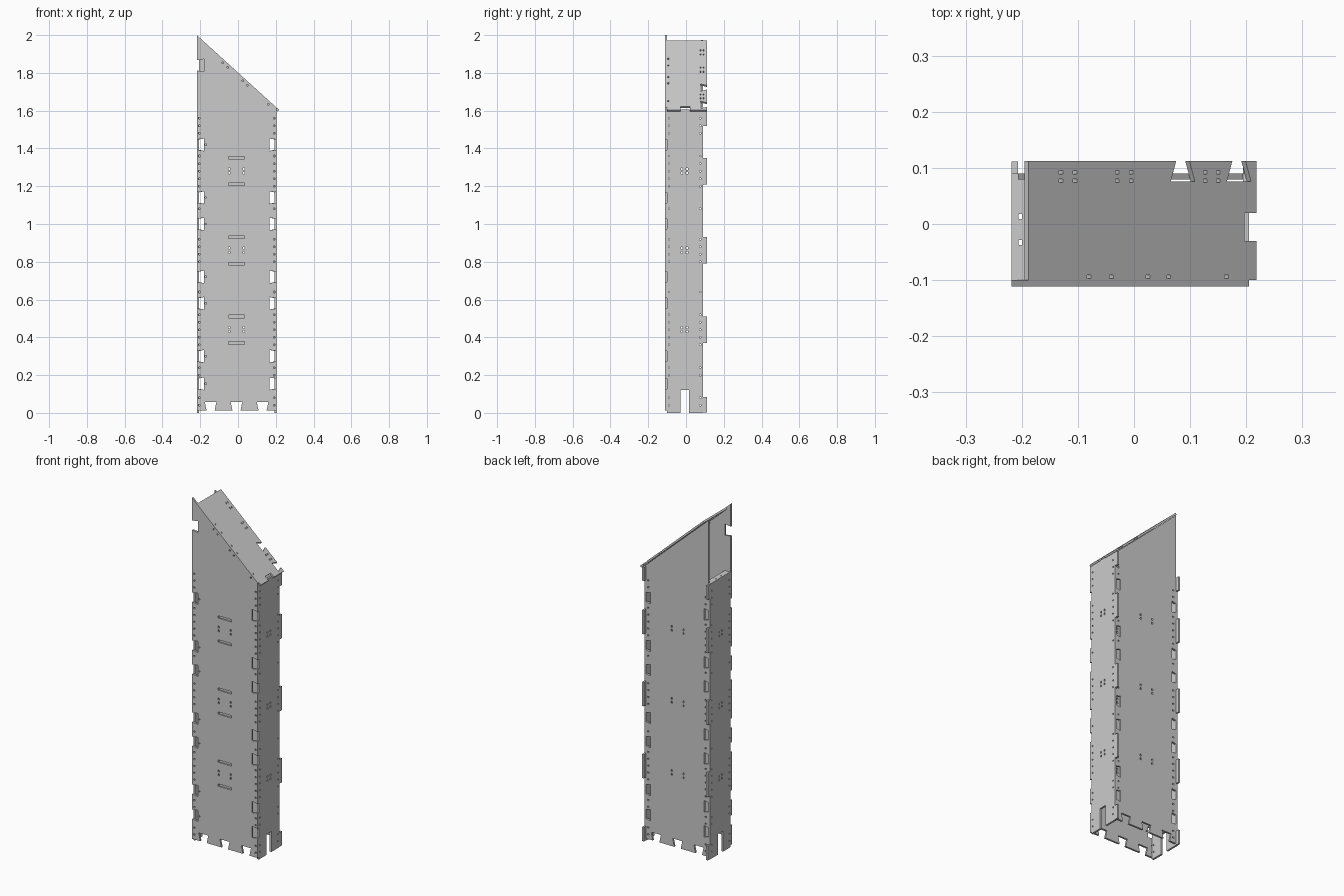
import bpy, bmesh
from math import sqrt
from mathutils import Vector, Matrix

if "Cube" in bpy.data.objects:
    bpy.data.objects.remove(bpy.data.objects["Cube"])

T = 0.011                                            # sheet thickness
NOTCH_Z = [0.155, 0.30, 0.58, 0.72, 1.0, 1.14, 1.42]  # dovetail notch heights
GROUP_Z = [0.44, 0.86, 1.28]                         # brace heights
TOP = lambda x: 2.0 - 0.909 * (x + 0.218)            # sloping top line


def rect(cx, cy, w, h):
    return [(cx - w / 2, cy - h / 2), (cx + w / 2, cy - h / 2),
            (cx + w / 2, cy + h / 2), (cx - w / 2, cy + h / 2)]


def edge(a, b, cuts=()):
    """Straight edge a->b; cuts are (distance, open width, inner width, depth).
    Positive depth cuts into the sheet, negative depth makes a tab."""
    a, b = Vector(a), Vector(b)
    d = (b - a).normalized()
    n = Vector((-d.y, d.x))
    pts = [a]
    for s, w0, w1, depth in sorted(cuts):
        pts += [a + d * (s - w0 / 2), a + d * (s - w1 / 2) + n * depth,
                a + d * (s + w1 / 2) + n * depth, a + d * (s + w0 / 2)]
    return [tuple(p) for p in pts]


def panel(name, outline, holes, origin, u, v):
    """Sheet with holes: filled 2D curve, extruded and placed on axes u, v."""
    cu = bpy.data.curves.new(name, 'CURVE')
    cu.dimensions, cu.fill_mode, cu.extrude = '2D', 'BOTH', T / 2
    for loop in [outline] + holes:
        sp = cu.splines.new('POLY')
        sp.points.add(len(loop) - 1)
        for p, co in zip(sp.points, loop):
            p.co = (co[0], co[1], 0, 1)
        sp.use_cyclic_u = True
    tmp = bpy.data.objects.new(name + "_curve", cu)
    me = bpy.data.meshes.new_from_object(tmp)
    bpy.data.objects.remove(tmp)
    u, v = Vector(u), Vector(v)
    m = Matrix((u, v, u.cross(v))).transposed().to_4x4()
    me.transform(Matrix.Translation(origin) @ m)
    bm = bmesh.new()
    bm.from_mesh(me)
    bmesh.ops.remove_doubles(bm, verts=bm.verts, dist=1e-5)
    bmesh.ops.recalc_face_normals(bm, faces=bm.faces)
    bm.to_mesh(me)
    bm.free()
    me.name = name
    for p in me.polygons:
        p.use_smooth = False
    ob = bpy.data.objects.new(name, me)
    bpy.context.collection.objects.link(ob)
    return ob


def screw_column(x, top, size=0.008):
    zs = [0.04 + 0.04 * i for i in range(60)]
    return [rect(x, z, size, size) for z in zs
            if z < top and all(abs(z - n) > 0.045 for n in NOTCH_Z)]


def quad_holes(x0, x1):
    return [rect(x, z + dz, 0.009, 0.011) for z in GROUP_Z
            for x in (x0, x1) for dz in (-0.01, 0.012)]


def wide_outline(x0, x1, z0, drop, depth, extra=()):
    """Front / back sheet: notched bottom and sides, sloping top."""
    tl, tr = TOP(x0) - drop, TOP(x1) - drop
    side = lambda z: (z, 0.055, 0.066, depth)
    return (edge((x0, z0), (x1, z0),
                 [(x - x0, 0.042, 0.062, 0.046) for x in (-0.145, -0.008, 0.13)])
            + edge((x1, z0), (x1, tr), [side(z - z0) for z in NOTCH_Z])
            + edge((x1, tr), (x0, tl))
            + edge((x0, tl), (x0, z0), [side(tl - z) for z in NOTCH_Z + list(extra)]))


X, Y, Z = (1, 0, 0), (0, 1, 0), (0, 0, 1)

# Front sheet with brace slots and screw holes
slots = [rect(-0.008, z + dz, 0.085, 0.014) for z in GROUP_Z for dz in (-0.07, 0.07)]
slope_row = [rect(x, TOP(x) - 0.022, 0.008, 0.008)
             for x in (-0.08, -0.055, 0.025, 0.05, 0.16)]
panel("front_panel", wide_outline(-0.218, 0.205, 0.012, 0, 0.038, [1.84]),
      slots + slope_row + quad_holes(-0.047, 0.03)
      + screw_column(-0.205, 1.6) + screw_column(0.192, 1.58)
      + [rect(-0.17, z, 0.007, 0.007) for z in NOTCH_Z],
      (0, -0.1055, 0), X, Z)

# Back sheet, set between the sides and under the roof
panel("back_panel", wide_outline(-0.207, 0.194, 0.012, 0.017, 0.027),
      quad_holes(-0.047, 0.03) + screw_column(-0.19, 1.56) + screw_column(0.18, 1.56),
      (0, 0.0845, 0), X, Z)

# Side sheets with rear tabs and a cable slot at the foot
H = 1.605
tabs = [(0.0435, 0.083, 0.083, -0.021), (1.56, 0.08, 0.08, -0.021)]
tabs += [(z, 0.14, 0.14, -0.021) for z in GROUP_Z]
side_outline = (edge((-0.1, 0), (0.09, 0), [(0.0925, 0.045, 0.045, 0.12)])
                + edge((0.09, 0), (0.09, H), tabs)
                + edge((0.09, H), (-0.1, H)) + [(-0.1, H)] + [(-0.1, 0.01)])
side_holes = (quad_holes(-0.022, 0.005) + screw_column(-0.09, 1.6, 0.007)
              + screw_column(0.075, 1.6, 0.007))
for name, x in (("left_panel", -0.2125), ("right_panel", 0.1995)):
    panel(name, side_outline, side_holes, (x, 0, 0), Y, Z)

# Lip across the top of the left side
panel("left_lip", rect(-0.194, -0.01, 0.026, 0.178),
      [rect(-0.203, y, 0.006, 0.009) for y in (0.013, -0.033)], (0, 0, 1.597), X, Y)

# Sloping roof with dovetail notches
k = sqrt(1 + 0.909 ** 2)
x0, x1 = -0.188, 0.218
L = (x1 - x0) * k
at = lambda x: (x - x0) * k
u = Vector((1, 0, -0.909)).normalized()
normal = u.cross(Vector(Y))
roof_outline = (edge((0, -0.1), (L, -0.1))
                + edge((L, -0.1), (L, 0.112), [(0.095, 0.05, 0.05, 0.028)])
                + edge((L, 0.112), (0, 0.112),
                       [(L - at(x), 0.032, 0.058, 0.036) for x in (0.087, 0.187)])
                + edge((0, 0.112), (0, -0.1)))
roof_holes = [rect(at(x), y, 0.009, 0.006) for y in (0.077, 0.092)
              for x in (-0.13, -0.105, -0.03, -0.005, 0.127, 0.15)]
roof_holes += [rect(at(x), -0.094, 0.009, 0.006)
               for x in (-0.08, -0.04, 0.025, 0.062, 0.165)]
panel("roof_panel", roof_outline, roof_holes,
      Vector((x0, 0, TOP(x0))) - normal * (T / 2), u, Y)
